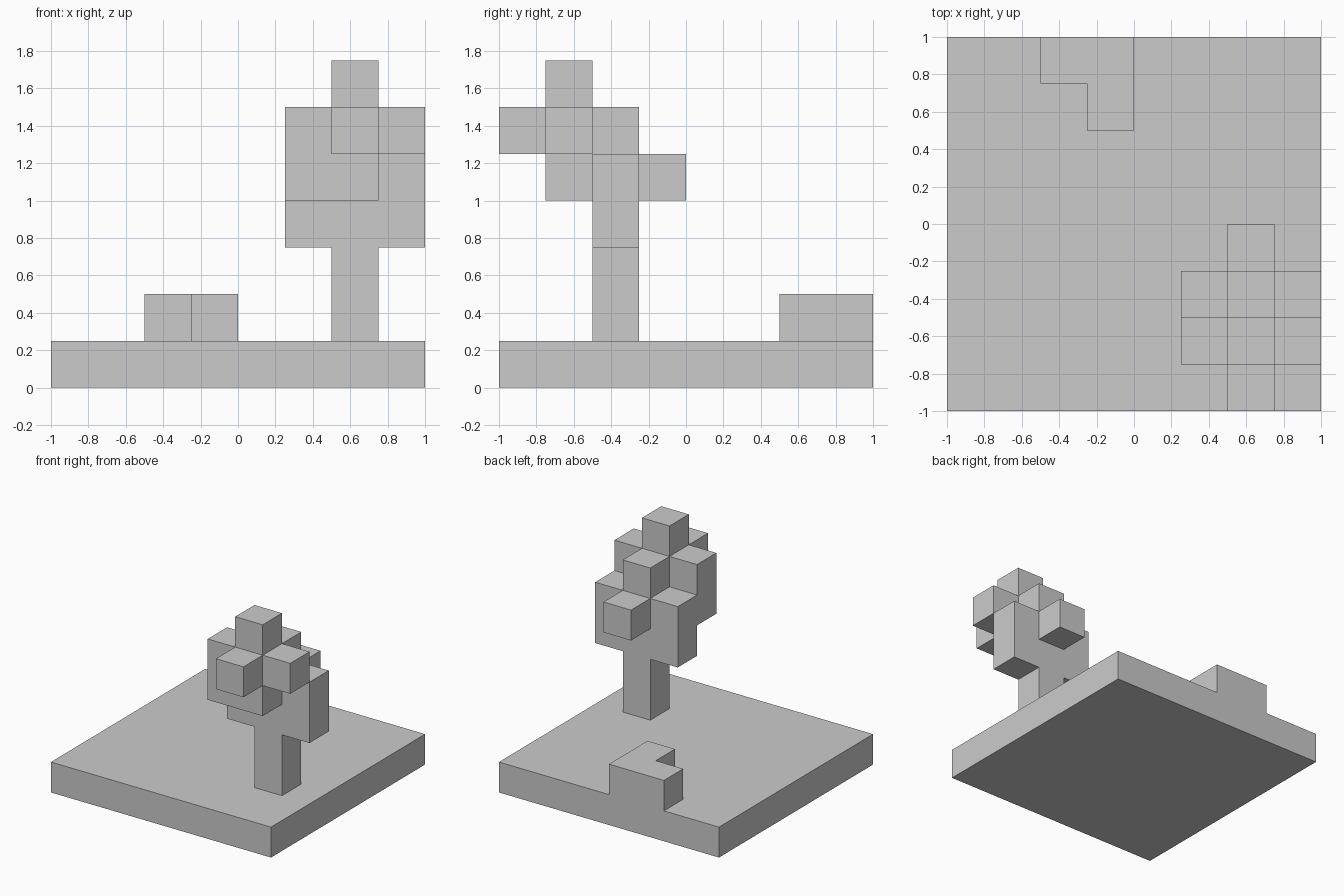
import bpy, bmesh
from math import radians
from mathutils import Vector

if "Cube" in bpy.data.objects:
    bpy.data.objects.remove(bpy.data.objects["Cube"])

U = 0.25  # size of one block; the ground spans 8 x 8 blocks


def cells(x0, x1, y0, y1, z0, z1):
    """Set of block coordinates filling a box (upper ends exclusive)."""
    return {(x, y, z) for x in range(x0, x1) for y in range(y0, y1) for z in range(z0, z1)}


def build(name, part, neighbours=frozenset()):
    """Skin the outside of a block set, leaving out faces hidden by neighbours."""
    bm = bmesh.new()
    solid = part | neighbours
    for c in sorted(part):
        for axis in range(3):
            for s in (-1, 1):
                n = Vector((0, 0, 0))
                n[axis] = s
                if tuple(int(a + b) for a, b in zip(c, n)) in solid:
                    continue
                u = Vector((0, 0, 0))
                u[(axis + 1) % 3] = 0.5
                v = n.cross(u)
                mid = Vector(c) + Vector((0.5, 0.5, 0.5)) + n * 0.5
                corners = (mid - u - v, mid + u - v, mid + u + v, mid - u + v)
                bm.faces.new([bm.verts.new(p * U) for p in corners])
    bmesh.ops.remove_doubles(bm, verts=bm.verts[:], dist=0.001)
    # Merge coplanar block faces into clean flat panels
    bmesh.ops.dissolve_limit(bm, angle_limit=radians(1), verts=bm.verts[:], edges=bm.edges[:])
    mesh = bpy.data.meshes.new(name)
    bm.to_mesh(mesh)
    bm.free()
    obj = bpy.data.objects.new(name, mesh)
    bpy.context.collection.objects.link(obj)
    return obj


# Square ground slab
ground = cells(-4, 4, -4, 4, 0, 1)

# L-shaped raised step on the back edge
step = cells(-2, 0, 3, 4, 1, 2) | cells(-1, 0, 2, 3, 1, 2)

# Tree trunk
trunk = cells(2, 3, -2, -1, 1, 3)

# Foliage: lower crown with back bud, upper crown leaning forward, tip
foliage = (
    cells(1, 4, -2, -1, 3, 5)
    | cells(2, 3, -1, 0, 4, 5)
    | cells(1, 3, -3, -2, 4, 5)
    | cells(1, 4, -3, -2, 5, 6)
    | cells(2, 3, -4, -1, 5, 6)
    | cells(2, 3, -3, -2, 6, 7)
)

build("ground", ground)
build("raised_step", step, ground)
build("tree_trunk", trunk, ground | foliage)
build("tree_foliage", foliage, trunk)
